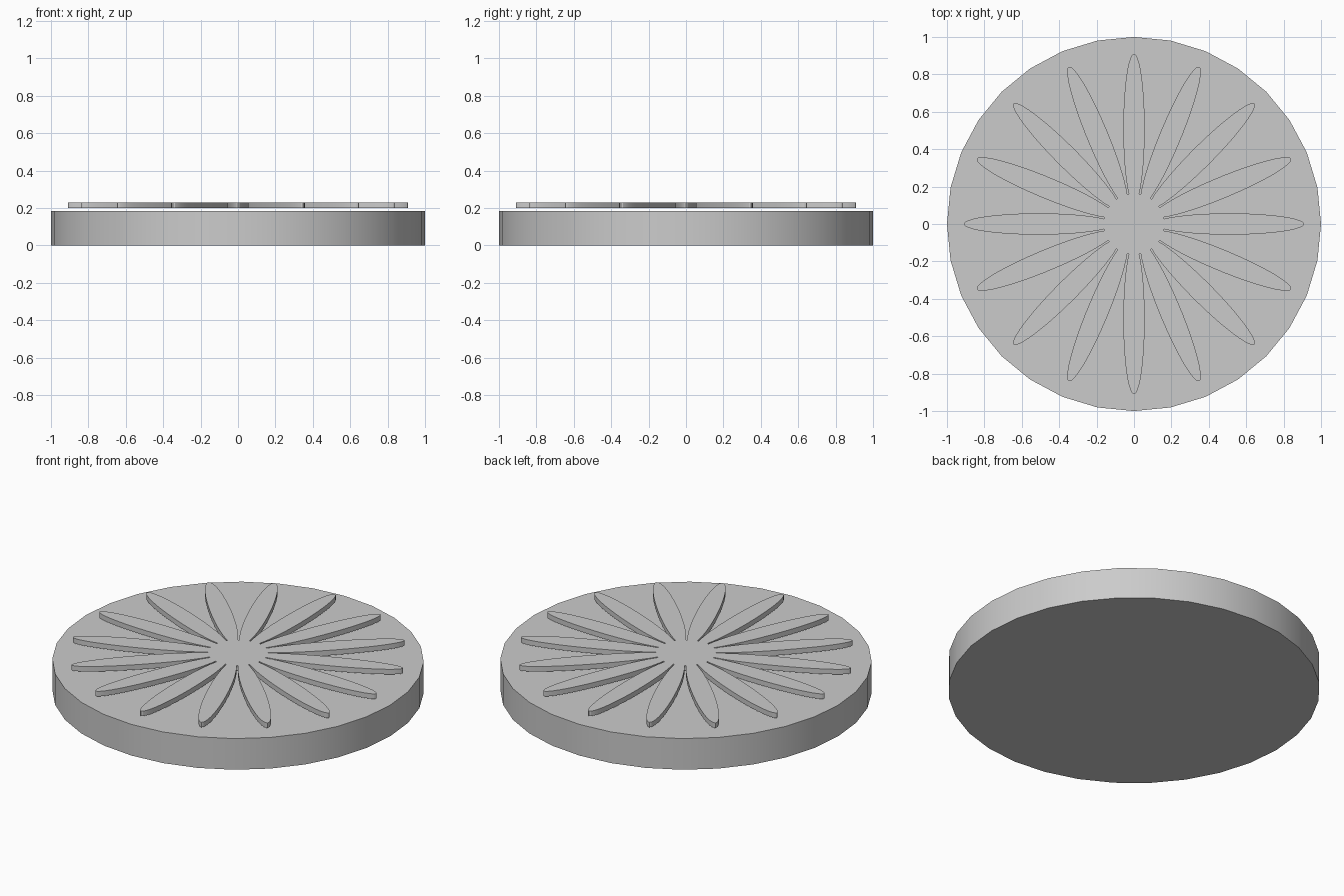
import bpy, bmesh, math
from mathutils import Vector, Matrix

if "Cube" in bpy.data.objects:
    bpy.data.objects.remove(bpy.data.objects["Cube"], do_unlink=True)

grey = bpy.data.materials.new("plain_grey")
grey.use_nodes = True
colour = (0.6, 0.6, 0.6, 1)
grey.diffuse_color = colour
grey.node_tree.nodes["Principled BSDF"].inputs["Base Color"].default_value = colour


def extrude_outline(name, points, bottom, top):
    """Solid prism from a flat outline, with smooth curved walls."""
    bm = bmesh.new()
    face = bm.faces.new([bm.verts.new((p.x, p.y, bottom)) for p in points])
    made = bmesh.ops.extrude_face_region(bm, geom=[face], use_keep_orig=True)
    raised = [g for g in made["geom"] if isinstance(g, bmesh.types.BMVert)]
    bmesh.ops.translate(bm, verts=raised, vec=(0, 0, top - bottom))
    bmesh.ops.recalc_face_normals(bm, faces=bm.faces)
    mesh = bpy.data.meshes.new(name)
    bm.to_mesh(mesh)
    bm.free()
    mesh.materials.append(grey)
    obj = bpy.data.objects.new(name, mesh)
    bpy.context.collection.objects.link(obj)
    bpy.ops.object.select_all(action="DESELECT")
    obj.select_set(True)
    bpy.context.view_layer.objects.active = obj
    bpy.ops.object.shade_smooth_by_angle(angle=math.radians(30))
    return obj


# Round base
SIDES = 32
rim = [Vector((math.cos(a), math.sin(a), 0))
       for a in (math.tau * i / SIDES for i in range(SIDES))]
extrude_outline("base_disc", rim, 0, 0.185)

# Petals: elliptical outlines cut off at the hub and joined around it
PETALS, STEPS = 16, 32
CENTRE, LENGTH, WIDTH, HUB = 0.51, 0.4, 0.057, 0.16
limit = math.acos((HUB - CENTRE) / LENGTH)
petal = []
for i in range(STEPS + 1):
    t = limit * (2 * i / STEPS - 1)
    petal.append(Vector((CENTRE + LENGTH * math.cos(t), WIDTH * math.sin(t), 0)))
outline = []
for k in range(PETALS):
    turn = Matrix.Rotation(math.tau * k / PETALS, 3, "Z")
    outline += [turn @ p for p in petal]
extrude_outline("petal_rosette", outline, 0.2, 0.23)
